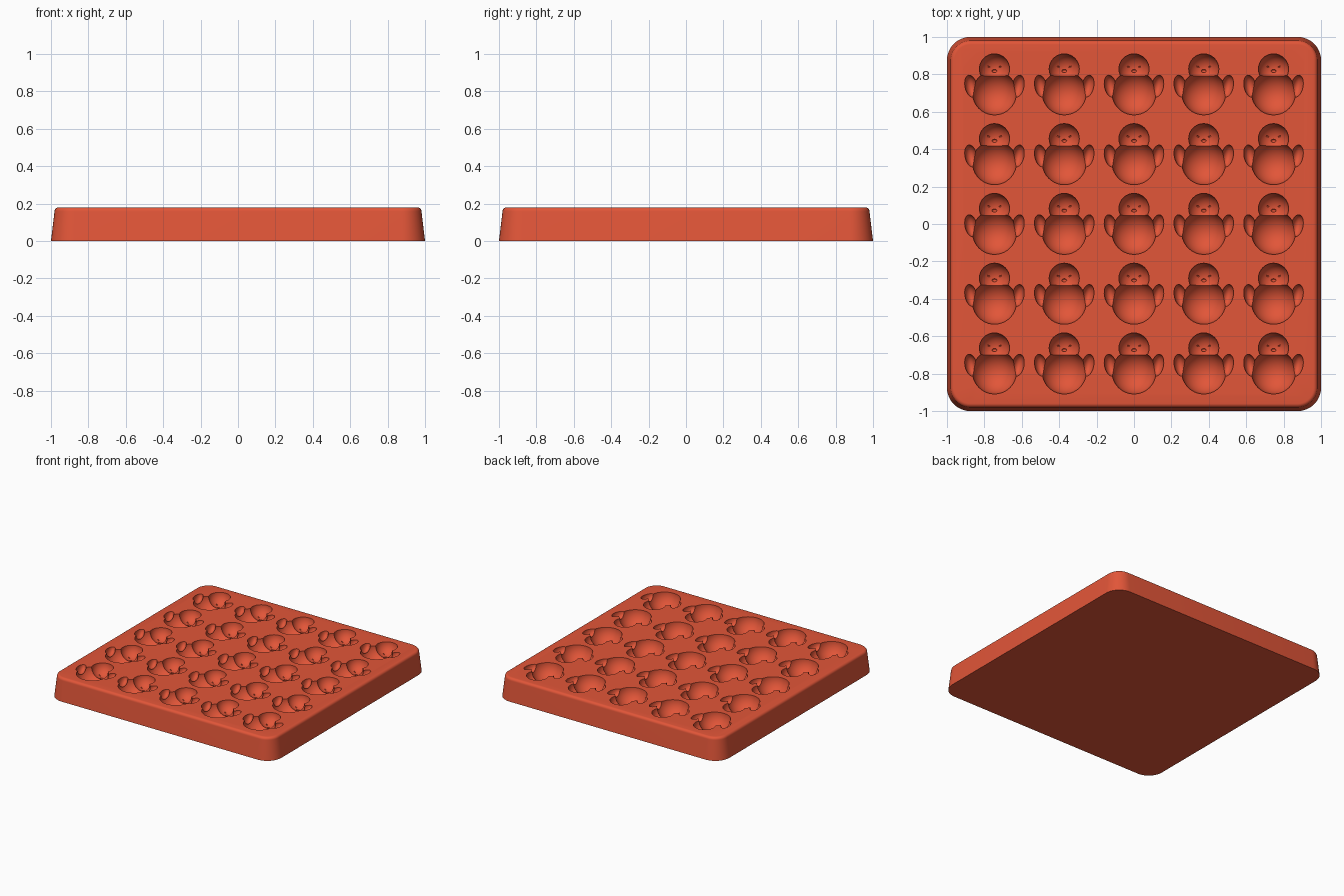
import bpy, bmesh, math
from mathutils import Matrix, Vector

if "Cube" in bpy.data.objects:
    bpy.data.objects.remove(bpy.data.objects["Cube"], do_unlink=True)

HEIGHT, PITCH = 0.18, 0.373

# Single silicone colour
red = bpy.data.materials.new("coral_red")
red.use_nodes = True
colour = (0.76, 0.092, 0.04, 1)
red.diffuse_color = colour
red.node_tree.nodes["Principled BSDF"].inputs["Base Color"].default_value = colour


def make_object(name, bm):
    bmesh.ops.recalc_face_normals(bm, faces=bm.faces)
    mesh = bpy.data.meshes.new(name)
    bm.to_mesh(mesh)
    bm.free()
    mesh.materials.append(red)
    obj = bpy.data.objects.new(name, mesh)
    bpy.context.collection.objects.link(obj)
    return obj


def rounded_square(bm, half, radius, z, steps=10):
    ring = []
    for corner in range(4):
        turn = Matrix.Rotation(corner * math.pi / 2, 3, "Z")
        for i in range(steps + 1):
            a = i / steps * math.pi / 2
            c = half - radius
            ring.append(bm.verts.new(turn @ Vector((c + radius * math.cos(a), c + radius * math.sin(a), z))))
    return ring


# Tapered slab with a rounded top rim
bm = bmesh.new()
profile = [(1.0, 0.0)]
rim = 0.022
for i in range(7):
    a = i / 6 * math.pi / 2
    profile.append((0.981 - rim + rim * math.cos(a), HEIGHT - rim + rim * math.sin(a)))
rings = [rounded_square(bm, half, 0.125 - (1 - half), z) for half, z in profile]
for low, high in zip(rings, rings[1:]):
    for i in range(len(low)):
        j = (i + 1) % len(low)
        bm.faces.new((low[i], low[j], high[j], high[i]))
bm.faces.new(rings[0])
bm.faces.new(rings[-1])
tray = make_object("mould_tray", bm)


def cut(name, parts, segments=32):
    """Sink one ellipsoid per part into every cavity of the grid.
    Each part is (x, y, depth below top, size, tilt)."""
    bm = bmesh.new()
    for col in range(-2, 3):
        for row in range(-2, 3):
            for x, y, z, size, tilt in parts:
                place = Matrix.Translation((col * PITCH + x, row * PITCH + y, HEIGHT - z))
                place = place @ Matrix.Rotation(tilt, 4, "Z") @ Matrix.Diagonal((*size, 1))
                bmesh.ops.create_uvsphere(bm, u_segments=segments, v_segments=segments // 2 + 1,
                                          radius=1, matrix=place)
    cutter = make_object(name, bm)
    mod = tray.modifiers.new(name, "BOOLEAN")
    mod.operation, mod.solver, mod.object = "DIFFERENCE", "EXACT", cutter
    bpy.context.view_layer.objects.active = tray
    bpy.ops.object.modifier_apply(modifier=name)
    bpy.data.objects.remove(cutter, do_unlink=True)


# Bird-shaped cavities: belly, head, wings, then face details
cut("belly_cutter", [(0, -0.045, 0, (0.118, 0.118, 0.115), 0)], 40)
cut("head_cutter", [(0, 0.083, 0, (0.081, 0.081, 0.085), 0)])
cut("wing_cutter", [(s * 0.126, -0.009, 0, (0.032, 0.06, 0.05), s * -0.2) for s in (-1, 1)], 24)
cut("beak_cutter", [(0, 0.072, 0.083, (0.014, 0.009, 0.014), 0)], 12)
cut("eye_cutter", [(s * 0.032, 0.095, 0.077, (0.011, 0.004, 0.006), s * 0.3) for s in (-1, 1)], 10)

# Smooth shading with sharp cavity edges
bpy.ops.object.select_all(action="DESELECT")
tray.select_set(True)
bpy.context.view_layer.objects.active = tray
bpy.ops.object.shade_smooth_by_angle(angle=math.radians(35))
